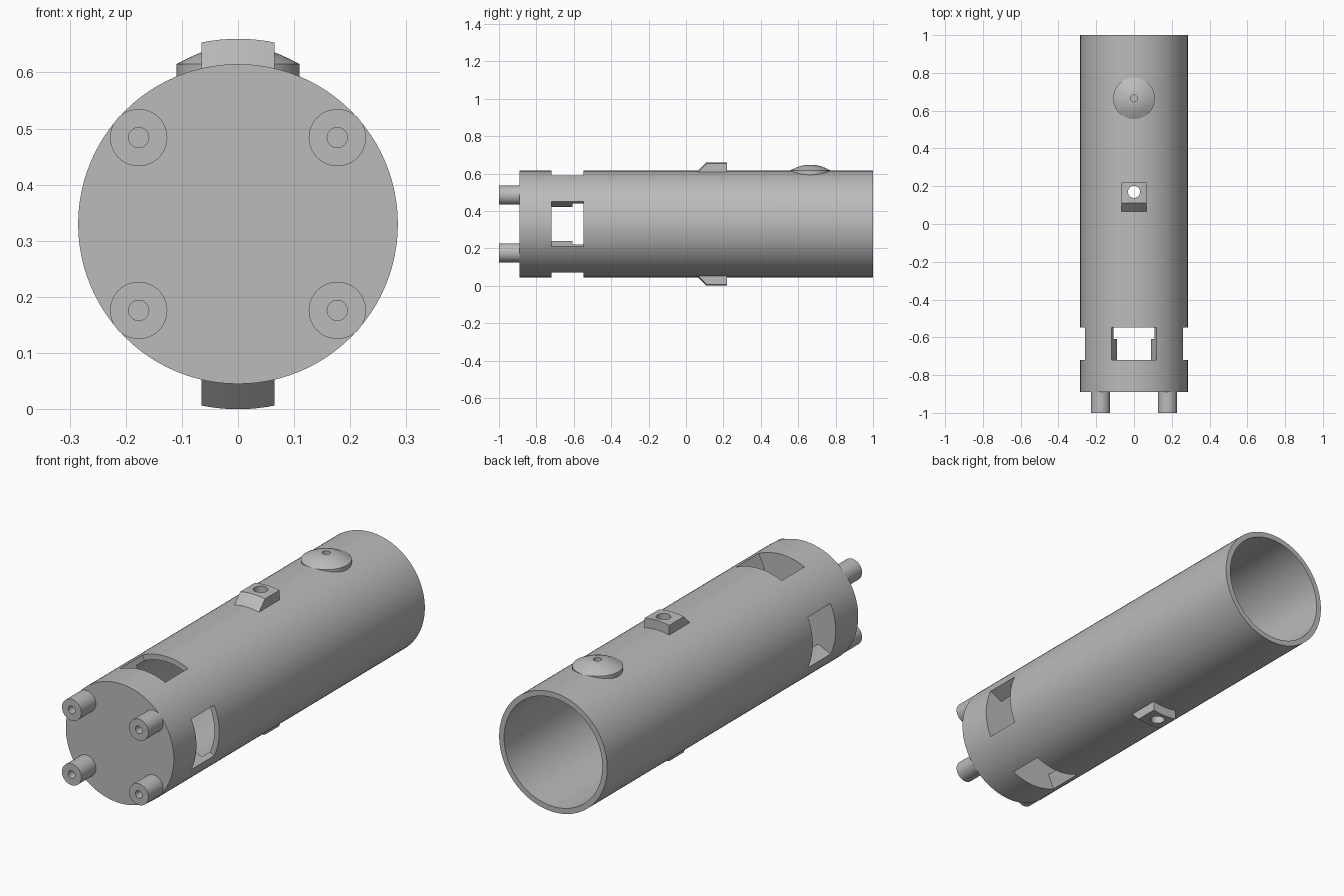
import bpy, bmesh, math
from mathutils import Matrix, Vector

if "Cube" in bpy.data.objects:
    bpy.data.objects.remove(bpy.data.objects["Cube"], do_unlink=True)

AXIS_Z = 0.33      # height of the tube axis
OUTER = 0.285
grey = bpy.data.materials.new("plain grey")
grey.use_nodes = True
grey.diffuse_color = (0.5, 0.5, 0.5, 1)
grey.node_tree.nodes["Principled BSDF"].inputs["Base Color"].default_value = (0.5, 0.5, 0.5, 1)


def finish(name, bm):
    bmesh.ops.remove_doubles(bm, verts=bm.verts, dist=1e-5)
    bmesh.ops.recalc_face_normals(bm, faces=bm.faces)
    mesh = bpy.data.meshes.new(name)
    bm.to_mesh(mesh)
    bm.free()
    mesh.materials.append(grey)
    obj = bpy.data.objects.new(name, mesh)
    bpy.context.collection.objects.link(obj)
    return obj


def revolve(name, profile, centre, axis, steps=48):
    """Spin (radius, distance along axis) points around an axis."""
    bm = bmesh.new()
    axis, centre = Vector(axis), Vector(centre)
    verts = [bm.verts.new(centre + Vector((r, 0, 0)) + axis * h) for r, h in profile]
    edges = [bm.edges.new(pair) for pair in zip(verts, verts[1:])]
    bmesh.ops.spin(bm, geom=verts + edges, cent=centre, axis=axis,
                   angle=math.tau, steps=steps, use_duplicate=False)
    return finish(name, bm)


def sections(name, rings):
    """Solid through matching closed cross-sections, capped at both ends."""
    bm = bmesh.new()
    rows = [[bm.verts.new(p) for p in ring] for ring in rings]
    for a, b in zip(rows, rows[1:]):
        for i in range(len(a)):
            j = (i + 1) % len(a)
            bm.faces.new((a[i], a[j], b[j], b[i]))
    bm.faces.new(rows[0])
    bm.faces.new(rows[-1])
    return finish(name, bm)


def turn_about_axis(obj, angle):
    centre = Matrix.Translation((0, 0, AXIS_Z))
    obj.data.transform(centre @ Matrix.Rotation(angle, 4, 'Y') @ centre.inverted())


def cut(obj, cutters):
    bpy.context.view_layer.objects.active = obj
    for cutter in cutters:
        mod = obj.modifiers.new("cut", 'BOOLEAN')
        mod.operation, mod.solver, mod.object = 'DIFFERENCE', 'EXACT', cutter
        bpy.ops.object.modifier_apply(modifier=mod.name)


Y, Z = (0, 1, 0), (0, 0, 1)

# Tube with closed front and an inner collar behind it
tube = revolve("tube_body", [(0, -0.89), (OUTER, -0.89), (OUTER, 1), (0.259, 1),
                             (0.259, -0.608), (0.213, -0.608), (0.213, -0.722), (0, -0.722)],
               (0, 0, AXIS_Z), Y, 96)

# Four window cutters with radial sides
windows = []
half = math.radians(25)
for k in range(4):
    rings = []
    for y in (-0.72, -0.548):
        rings.append([(r * math.sin(s * half), y, AXIS_Z + r * math.cos(s * half))
                      for r, s in ((0.1, -1), (0.4, -1), (0.4, 1), (0.1, 1))])
    window = sections("window_cutter", rings)
    turn_about_axis(window, k * math.pi / 2)
    windows.append(window)

# Drills through the lugs and the button
lug_drill = revolve("lug_drill", [(0, -0.2), (0.032, -0.2), (0.032, 0.9), (0, 0.9)], (0, 0.17, 0), Z, 32)
button_drill = revolve("button_drill", [(0, 0.5), (0.018, 0.5), (0.018, 0.9), (0, 0.9)], (0, 0.665, 0), Z, 32)
cut(tube, windows + [lug_drill, button_drill])
parts = [tube]

# Ramped lugs on top and bottom, with curved outer faces
for name, angle in (("top_lug", 0), ("bottom_lug", math.pi)):
    rings = []
    for i in range(13):
        x = -0.065 + 0.13 * i / 12
        low, high = (AXIS_Z + math.sqrt(r * r - x * x) for r in (0.28, 0.33))
        rings.append([(x, 0.06, low), (x, 0.11, high), (x, 0.22, high), (x, 0.22, low)])
    lug = sections(name, rings)
    turn_about_axis(lug, angle)
    cut(lug, [lug_drill])
    parts.append(lug)

# Low domed button with a small central hole
dome = [(0.11 - 0.092 * i / 8, 0.615 + 0.03 * math.sin(math.pi / 2 * i / 8)) for i in range(9)]
base = [(0.018, 0.592), (0.11, 0.592)]
parts.append(revolve("domed_button", base + dome + base[:1], (0, 0.665, 0), Z, 64))

# Four hollow pegs on the front face
for side, x in (("left", 0.177), ("right", -0.177)):
    for level, dz in (("upper", 0.154), ("lower", -0.154)):
        parts.append(revolve(f"{level}_{side}_peg",
                             [(0, -0.9), (0.018, -0.9), (0.018, -1), (0.051, -1), (0.051, -0.889), (0, -0.889)],
                             (x, 0, AXIS_Z + dz), Y))

for cutter in windows + [lug_drill, button_drill]:
    bpy.data.objects.remove(cutter, do_unlink=True)

bpy.ops.object.select_all(action='DESELECT')
for part in parts:
    part.select_set(True)
bpy.context.view_layer.objects.active = tube
bpy.ops.object.shade_smooth_by_angle(angle=math.radians(30))
